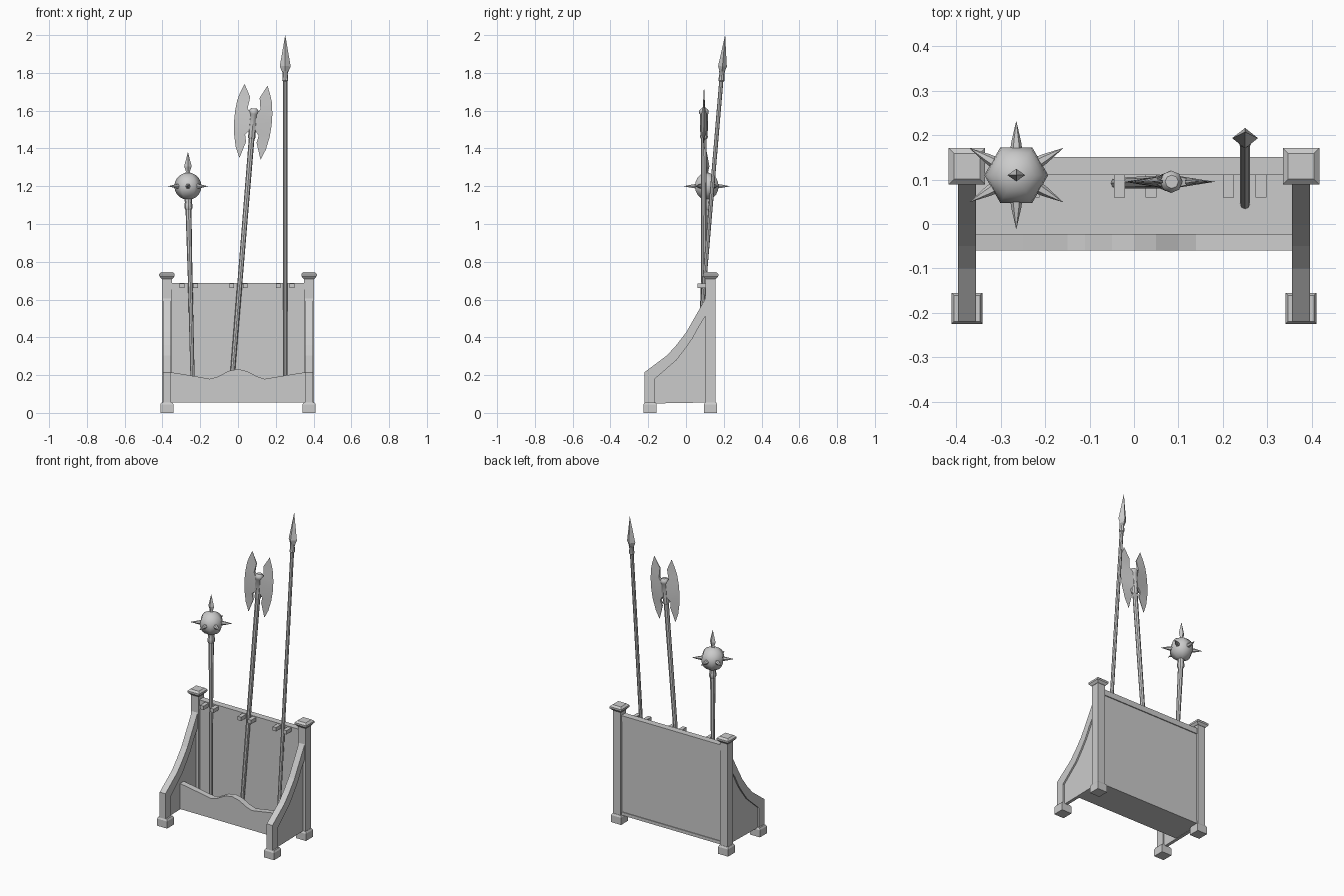
import bpy, bmesh
from math import cos, sin, pi, radians
from mathutils import Vector, Matrix

cube = bpy.data.objects.get("Cube")
if cube:
    bpy.data.objects.remove(cube, do_unlink=True)

GREY = (0.6, 0.6, 0.6, 1)
mat = bpy.data.materials.new("plain_grey")
mat.use_nodes = True
mat.diffuse_color = GREY
mat.node_tree.nodes["Principled BSDF"].inputs["Base Color"].default_value = GREY


def finish(name, bm, smooth=None):
    bmesh.ops.remove_doubles(bm, verts=bm.verts, dist=0.0001)
    bmesh.ops.recalc_face_normals(bm, faces=bm.faces)
    mesh = bpy.data.meshes.new(name)
    bm.to_mesh(mesh)
    bm.free()
    mesh.materials.append(mat)
    obj = bpy.data.objects.new(name, mesh)
    bpy.context.collection.objects.link(obj)
    if smooth:
        bpy.ops.object.select_all(action='DESELECT')
        obj.select_set(True)
        bpy.context.view_layer.objects.active = obj
        bpy.ops.object.shade_smooth_by_angle(angle=radians(smooth))
    return obj


def box(name, x0, x1, y0, y1, z0, z1):
    bm = bmesh.new()
    size = Matrix.Diagonal((x1 - x0, y1 - y0, z1 - z0, 1))
    mid = Matrix.Translation(((x0 + x1) / 2, (y0 + y1) / 2, (z0 + z1) / 2))
    bmesh.ops.create_cube(bm, size=1, matrix=mid @ size)
    return finish(name, bm)


def prism(name, points, axis, a, b):
    """Extrude an outline along x (points are y, z) or y (points are x, z)."""
    bm = bmesh.new()
    place = (lambda p, t: (t, *p)) if axis == 'x' else (lambda p, t: (p[0], t, p[1]))
    face = bm.faces.new([bm.verts.new(place(p, a)) for p in points])
    out = bmesh.ops.extrude_face_region(bm, geom=[face])
    moved = [v for v in out["geom"] if isinstance(v, bmesh.types.BMVert)]
    bmesh.ops.translate(bm, verts=moved, vec=Vector(place((0, 0), b - a)))
    return finish(name, bm)


def turned(name, base, axis, profile, sides=8, squash=1, turn=0, smooth=40):
    """Stack rings of (distance along axis, radius) from a base point."""
    bm = bmesh.new()
    axis = Vector(axis).normalized()
    side = (Vector((1, 0, 0)) if abs(axis.x) < 0.8 else Vector((0, 1, 0)))
    side = (side - axis * side.dot(axis)).normalized()
    depth = axis.cross(side)
    rings = []
    for d, r in profile:
        angles = [2 * pi * i / sides + turn for i in range(sides)]
        rings.append([bm.verts.new(Vector(base) + axis * d + side * r * cos(t)
                                   + depth * r * squash * sin(t)) for t in angles])
    for low, high in zip(rings, rings[1:]):
        for i in range(sides):
            j = (i + 1) % sides
            bm.faces.new((low[i], low[j], high[j], high[i]))
    bm.faces.new(rings[0])
    bm.faces.new(rings[-1])
    return finish(name, bm, smooth)


def block(name, x, y, profile):
    """Square turned block from (height, half width) pairs."""
    return turned(name, (x, y, 0), (0, 0, 1), [(z, w * 2 ** .5) for z, w in profile],
                  4, 1, pi / 4, None)


# Side frames: posts, caps, feet, curved braces and infill panels
outer = [(-.22, .05), (-.22, .215), (-.10, .305), (-.05, .36), (0, .425), (.06, .53), (.105, .61)]
inner = [(-.165, .05), (-.165, .18), (-.05, .28), (0, .345), (.035, .395), (.07, .46), (.105, .515)]
for s, label in ((-1, "right"), (1, "left")):
    x = .376 * s
    block(label + "_post", x, .13, [(.04, .027), (.72, .027)])
    block(label + "_post_cap", x, .13, [(.71, .029), (.724, .041), (.735, .041), (.746, .029)])
    block(label + "_back_foot", x, .13, [(0, .035), (.045, .035), (.056, .029)])
    block(label + "_front_foot", x, -.19, [(0, .035), (.045, .035), (.056, .029)])
    prism(label + "_brace", outer + inner[::-1], 'x', x - .02, x + .02)
    prism(label + "_side_panel", [(.11, .055)] + inner + [(.11, .055)][1:], 'x', x - .01, x + .01)

# Back board with rails, floor and wavy front board
box("back_board", -.36, .36, .115, .145, .055, .67)
box("top_rail", -.36, .36, .11, .151, .652, .688)
box("bottom_rail", -.36, .36, .11, .15, .055, .075)
box("floor", -.37, .37, -.06, .13, .055, .075)
wave = [(-.365, .217), (-.25, .198), (-.15, .18), (-.11, .19), (-.05, .222), (0, .232),
        (.05, .22), (.1, .193), (.14, .18), (.25, .198), (.365, .217)]
prism("front_board", [(-.365, .055)] + wave + [(.365, .055)], 'y', -.06, -.022)

# Weapon pegs
for x in (-.296, -.225, -.033, .038, .213, .286):
    box("peg", x - .0125, x + .0125, .06, .115, .66, .684)

# Mace
base, ball = Vector((-.238, .068, .075)), Vector((-.265, .11, 1.2))
up = ball - base
turned("mace_shaft", base, up, [(0, .011), (.6, .012), (1.04, .016)])
turned("mace_collar", base, up, [(1.0, .016), (1.01, .021), (1.03, .021), (1.04, .018),
                                 (1.07, .023), (1.09, .023)])
bm = bmesh.new()
bmesh.ops.create_uvsphere(bm, u_segments=6, v_segments=10, radius=.072,
                          matrix=Matrix.Translation(ball) @ Matrix.Rotation(pi / 6, 4, 'Z'))
finish("mace_ball", bm, 80)
for i in range(6):
    a = pi / 6 + i * pi / 3
    turned("mace_spike", ball, (cos(a), sin(a), 0), [(.055, .014), (.075, .011), (.121, .0004)], 6)
turned("mace_top_spike", ball, (0, 0, 1),
       [(.06, .014), (.08, .011), (.105, .02), (.18, .0004)], 4, .7, 0, None)

# Double axe
base, hub = Vector((-.04, .092, .075)), Vector((.08, .095, 1.55))
up = (hub - base).normalized()
turned("axe_shaft", base, up, [(0, .012), (1.4, .015)])
turned("axe_socket", hub, up, [(-.1, .016), (-.09, .021), (-.07, .018), (-.05, .022), (.03, .021),
                               (.035, .025), (.05, .025), (.062, .015)])
edge = [(.061, .188), (.08, .14), (.092, .1), (.099, .04), (.1, -.02), (.095, -.08),
        (.08, -.15), (.056, -.206)]
root = [(.061, .188), (.025, .12), (.034, .06), (.012, .03), (.012, -.05), (.036, -.08),
        (.028, -.118), (.056, -.206)]
thick = [0, .003, .007, .014, .014, .007, .003, 0]
across = Vector((up.z, 0, -up.x))
for s in (-1, 1):
    bm = bmesh.new()
    def at(p, y):
        return bm.verts.new(hub + across * s * p[0] + up * p[1] + Vector((0, y, 0)))
    rows = [(at(e, 0), at(r, t), at(r, -t)) for e, r, t in zip(edge, root, thick)]
    for a, b in zip(rows, rows[1:]):
        for i in range(3):
            j = (i + 1) % 3
            bm.faces.new((a[i], a[j], b[j], b[i]))
    bmesh.ops.dissolve_degenerate(bm, dist=.0002, edges=bm.edges)
    finish("axe_blade", bm, 25)

# Spear
base, tip = Vector((.25, .045, .075)), Vector((.25, .207, 1.999))
up, length = tip - base, (tip - base).length
turned("spear_shaft", base, up, [(0, .011), (length - .2, .011)])
turned("spear_collar", base, up, [(length - .245, .012), (length - .24, .016),
                                  (length - .205, .013), (length - .19, .016)])
turned("spear_head", base, up, [(length - .2, .014), (length - .165, .029), (length - .12, .021),
                                (length, .0005)], 4, .8, 0, None)
